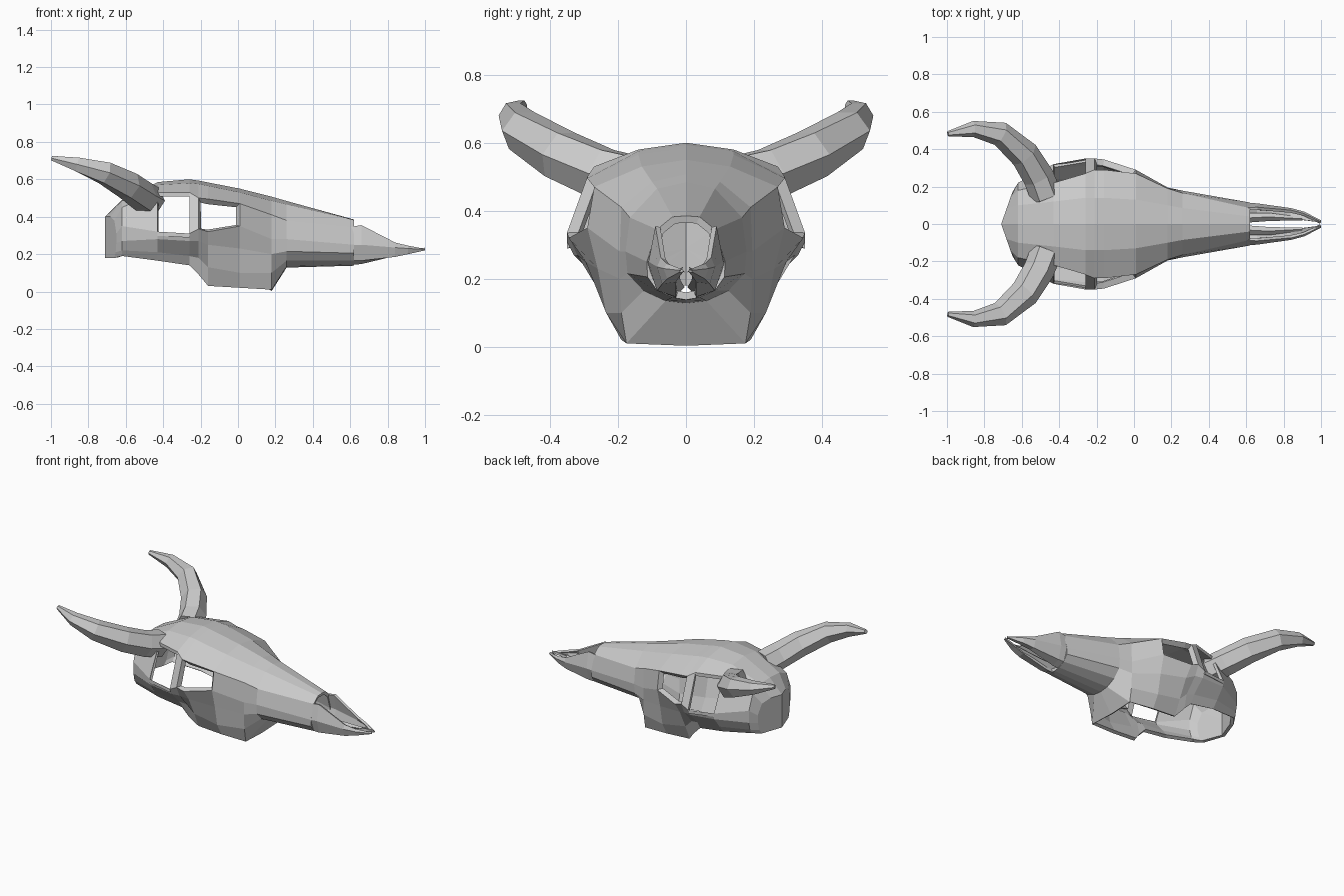
import bpy, bmesh, math
from mathutils import Vector

if "Cube" in bpy.data.objects:
    bpy.data.objects.remove(bpy.data.objects["Cube"])


def finish(name, bm, thickness=0.0):
    """Make the object, mirror it left to right, give shells a thickness."""
    me = bpy.data.meshes.new(name)
    bm.to_mesh(me)
    bm.free()
    ob = bpy.data.objects.new(name, me)
    bpy.context.collection.objects.link(ob)
    mir = ob.modifiers.new("mirror", 'MIRROR')
    mir.use_axis = (False, True, False)
    mir.merge_threshold = 0.002
    if thickness:
        sol = ob.modifiers.new("thickness", 'SOLIDIFY')
        sol.thickness = thickness
        sol.offset = -1
    return ob


def loft(bm, rings, skip=lambda i, j: False, closed=False):
    """Join neighbouring rings of points with quads."""
    vs = [[bm.verts.new(p) for p in r] for r in rings]
    n = len(vs[0])
    for i in range(len(vs) - 1):
        for j in range(n if closed else n - 1):
            if not skip(i, j):
                k = (j + 1) % n
                bm.faces.new((vs[i][j], vs[i + 1][j], vs[i + 1][k], vs[i][k]))
    return vs


# Skull shell: x, top z, then (y, z) pairs: roof, brow, arch top, arch bottom, jaw, rim
cranium = [
    (-.71, .40, .08, .40, .14, .38, .17, .31, .17, .26, .16, .21, .14, .18),
    (-.62, .49, .10, .485, .18, .45, .22, .35, .22, .27, .21, .22, .19, .19),
    (-.43, .585, .12, .57, .22, .53, .32, .32, .315, .28, .26, .21, .225, .165),
    (-.26, .60, .14, .58, .27, .53, .35, .31, .33, .27, .25, .19, .22, .14),
    (-.21, .593, .14, .575, .29, .50, .35, .335, .32, .27, .24, .18, .22, .09),
    (-.16, .583, .14, .565, .29, .495, .345, .32, .295, .25, .235, .13, .19, .03),
]
snout = [
    (.01, .55, .13, .53, .27, .47, .29, .35, .26, .23, .235, .10, .19, .02),
    (.18, .507, .10, .485, .19, .41, .195, .28, .195, .20, .19, .10, .175, .01),
    (.26, .484, .085, .465, .165, .38, .178, .28, .172, .215, .125, .165, .06, .135),
    (.62, .385, .04, .382, .085, .345, .115, .25, .113, .205, .085, .165, .04, .145),
]
rings = []
for i, s in enumerate(cranium + snout):
    ring = [(0, s[1])] + [(s[k], s[k + 1]) for k in range(2, 14, 2)]
    ring.append((0, s[-1] - (.007 if s[0] > 0 else 0)))
    bulge = .35 if i == 0 else 0
    rings.append([Vector((s[0] + bulge * y, y, z)) for y, z in ring])

bm = bmesh.new()
vs = loft(bm, rings, lambda i, j: j == 6 and i < 7)
# back of the head: fan from the middle of the centre line
mid = bm.verts.new((-.71, 0, .29))
for a, b in zip(vs[0], vs[0][1:]):
    bm.faces.new((a, b, mid))
# temple hole and eye socket: faceted sunken rim, then open the middle
for cols, rim in (((2,), .032), ((4, 5), .02)):
    hole = []
    for i in cols:
        quad = {vs[i][2], vs[i + 1][2], vs[i + 1][3], vs[i][3]}
        hole += [f for f in vs[i][2].link_faces if set(f.verts) == quad]
    bmesh.ops.inset_region(bm, faces=hole, thickness=rim, depth=-.03)
    bmesh.ops.delete(bm, geom=hole, context='FACES')
bmesh.ops.delete(bm, geom=[v for v in bm.verts if not v.link_faces], context='VERTS')
finish("skull", bm, .022)

# Premaxilla prongs: x, then (y, z) pairs from upper edge round to the inner floor
prong = [
    (.60, .088, .345, .115, .25, .085, .165, .03, .142),
    (.66, .09, .355, .11, .25, .085, .165, .03, .147),
    (.84, .074, .262, .085, .235, .07, .185, .03, .19),
    (.91, .056, .245, .066, .23, .055, .20, .02, .205),
    (1.0, .012, .228, .02, .225, .018, .22, .008, .22),
]
bm = bmesh.new()
loft(bm, [[(s[0], s[k], s[k + 1]) for k in (1, 3, 5, 7)] for s in prong])
finish("front_jaw_prongs", bm, .015)

# Slim palate bones between the prongs
bm = bmesh.new()
loft(bm, [[(x, y - w, z), (x, y, z + w), (x, y + w, z), (x, y, z - w)]
          for x, y, z, w in ((.56, .03, .175, .026), (.72, .038, .195, .022),
                             (.90, .028, .215, .008))], closed=True)
bmesh.ops.holes_fill(bm, edges=bm.edges[:])
bmesh.ops.recalc_face_normals(bm, faces=bm.faces[:])
finish("palate_bones", bm)

# Horns: six-sided tapering tubes along a curved path
path = [(-.47, .15, .485, .085), (-.51, .25, .51, .083), (-.585, .37, .565, .079),
        (-.715, .482, .635, .066), (-.86, .508, .68, .043), (-.995, .482, .713, .014)]
pts = [Vector(p[:3]) for p in path]
horn = []
for i, p in enumerate(pts):
    t = (pts[min(i + 1, 5)] - pts[max(i - 1, 0)]).normalized()
    side = t.cross(Vector((0, 0, 1))).normalized()
    up = side.cross(t)
    r = path[i][3]
    horn.append([p + side * r * math.cos(a) + up * r * math.sin(a)
                 for a in (math.pi / 3 * k for k in range(6))])
bm = bmesh.new()
hv = loft(bm, horn, closed=True)
bm.faces.new(hv[0])
bm.faces.new(hv[-1])
bmesh.ops.recalc_face_normals(bm, faces=bm.faces[:])
finish("horns", bm)
